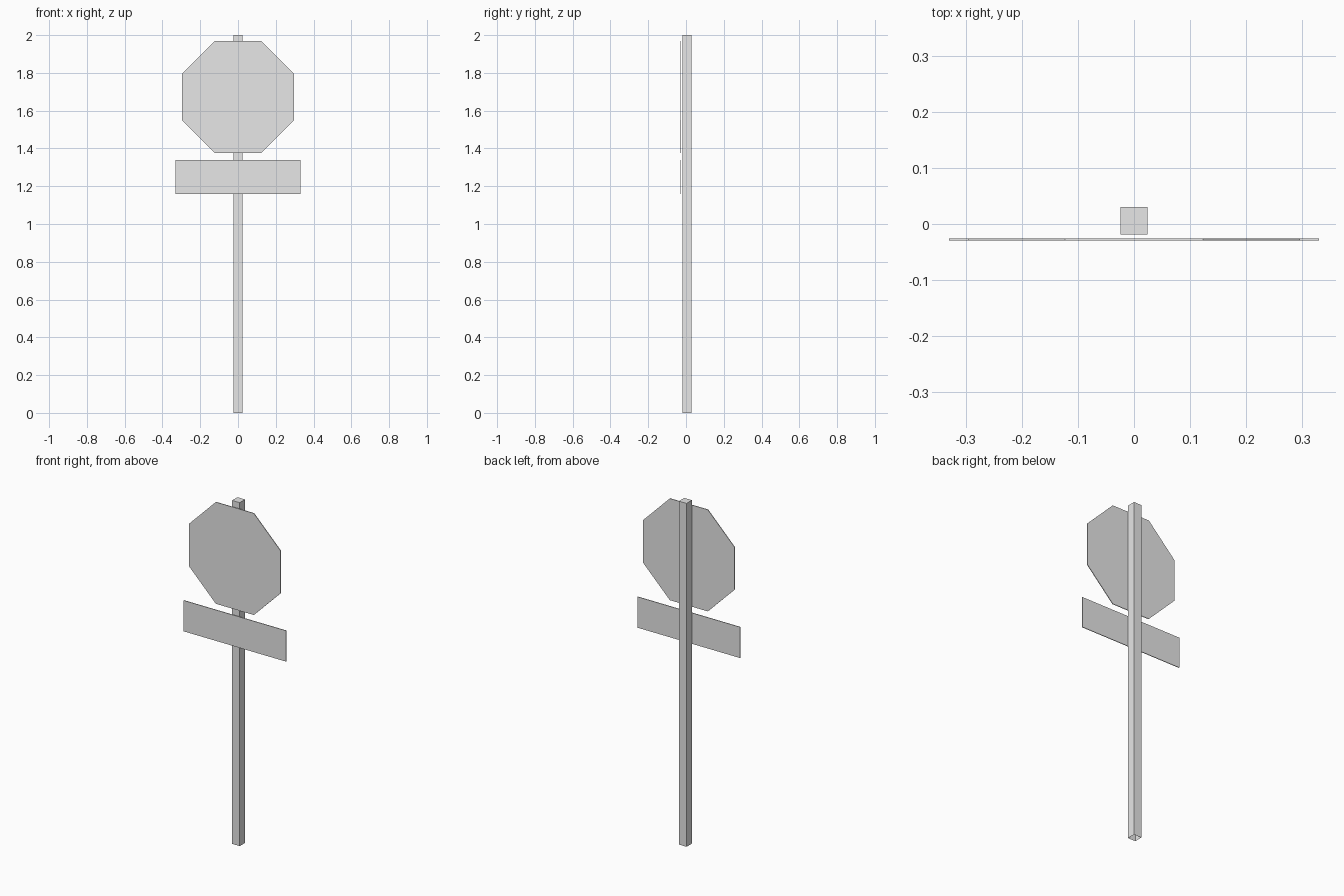
import bpy, bmesh, math

if "Cube" in bpy.data.objects:
    bpy.data.objects.remove(bpy.data.objects["Cube"])

grey = bpy.data.materials.new("light grey metal")
grey.diffuse_color = (0.8, 0.8, 0.8, 1)
grey.use_nodes = True
grey.node_tree.nodes["Principled BSDF"].inputs["Base Color"].default_value = grey.diffuse_color


def extrude_outline(name, points, direction, open_start=False):
    """Extrude a flat outline into a solid, optionally leaving the start open."""
    bm = bmesh.new()
    base = bm.faces.new([bm.verts.new(p) for p in points])
    ext = bmesh.ops.extrude_face_region(bm, geom=[base], use_keep_orig=True)
    moved = [v for v in ext["geom"] if isinstance(v, bmesh.types.BMVert)]
    bmesh.ops.translate(bm, vec=direction, verts=moved)
    bmesh.ops.recalc_face_normals(bm, faces=bm.faces)
    if open_start:
        bmesh.ops.delete(bm, geom=[base], context="FACES_ONLY")
    mesh = bpy.data.meshes.new(name)
    bm.to_mesh(mesh)
    bm.free()
    mesh.materials.append(grey)
    obj = bpy.data.objects.new(name, mesh)
    bpy.context.collection.objects.link(obj)
    return obj


FRONT, THICK = -0.0295, 0.004

# Square hollow post, capped at the top
w, y0, y1 = 0.0245, -0.019, 0.030
extrude_outline("post", [(-w, y0, 0), (w, y0, 0), (w, y1, 0), (-w, y1, 0)],
                (0, 0, 2.0), open_start=True)

# Octagonal sign plate
r = 0.296 / math.cos(math.pi / 8)
angles = [math.pi / 8 + i * math.pi / 4 for i in range(8)]
extrude_outline("octagon_sign",
                [(r * math.cos(a), FRONT, 1.672 + r * math.sin(a)) for a in angles],
                (0, THICK, 0))

# Rectangular plate below it
extrude_outline("lower_plate",
                [(-0.33, FRONT, 1.16), (0.33, FRONT, 1.16),
                 (0.33, FRONT, 1.34), (-0.33, FRONT, 1.34)],
                (0, THICK, 0))
